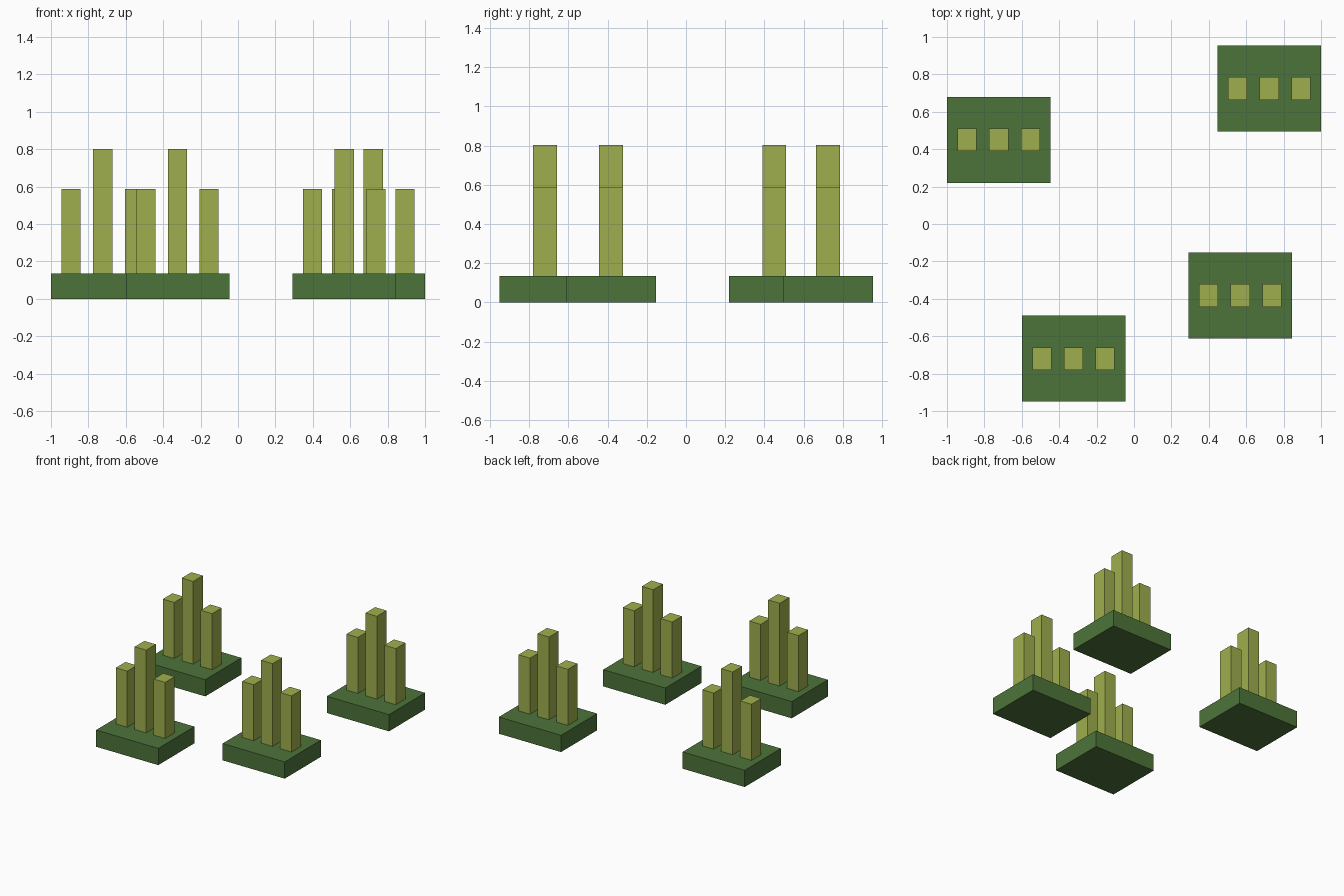
import bpy

if "Cube" in bpy.data.objects:
    bpy.data.objects.remove(bpy.data.objects["Cube"])


def make_material(name, color):
    mat = bpy.data.materials.new(name)
    mat.diffuse_color = color
    mat.use_nodes = True
    mat.node_tree.nodes["Principled BSDF"].inputs["Base Color"].default_value = mat.diffuse_color
    return mat


GREEN = make_material("dark_green", (0.075, 0.175, 0.042, 1))
LIME = make_material("lime_green", (0.35, 0.43, 0.075, 1))


def box(name, x, y, z0, z1, width, depth, mat):
    """Axis-aligned box centred on x, y and spanning z0 to z1."""
    bpy.ops.mesh.primitive_cube_add(size=1, location=(x, y, (z0 + z1) / 2))
    obj = bpy.context.object
    obj.name = name
    obj.scale = (width, depth, z1 - z0)
    bpy.ops.object.transform_apply(location=False, rotation=False, scale=True)
    obj.data.materials.append(mat)
    return obj


BASE_W, BASE_D, BASE_H = 0.554, 0.46, 0.135
BLADE_W, BLADE_D, BLADE_GAP = 0.102, 0.122, 0.169
BLADE_TOPS = (("left", -1, 0.587), ("middle", 0, 0.802), ("right", 1, 0.587))

# Four scattered tufts, each a slab with three upright blades
TUFTS = [(-0.723, 0.45), (0.723, 0.725), (0.568, -0.382), (-0.323, -0.72)]

for i, (x, y) in enumerate(TUFTS, 1):
    box(f"tuft_{i}_base", x, y, 0, BASE_H, BASE_W, BASE_D, GREEN)
    for side, step, top in BLADE_TOPS:
        box(f"tuft_{i}_{side}_blade", x + step * BLADE_GAP, y,
            BASE_H, top, BLADE_W, BLADE_D, LIME)
